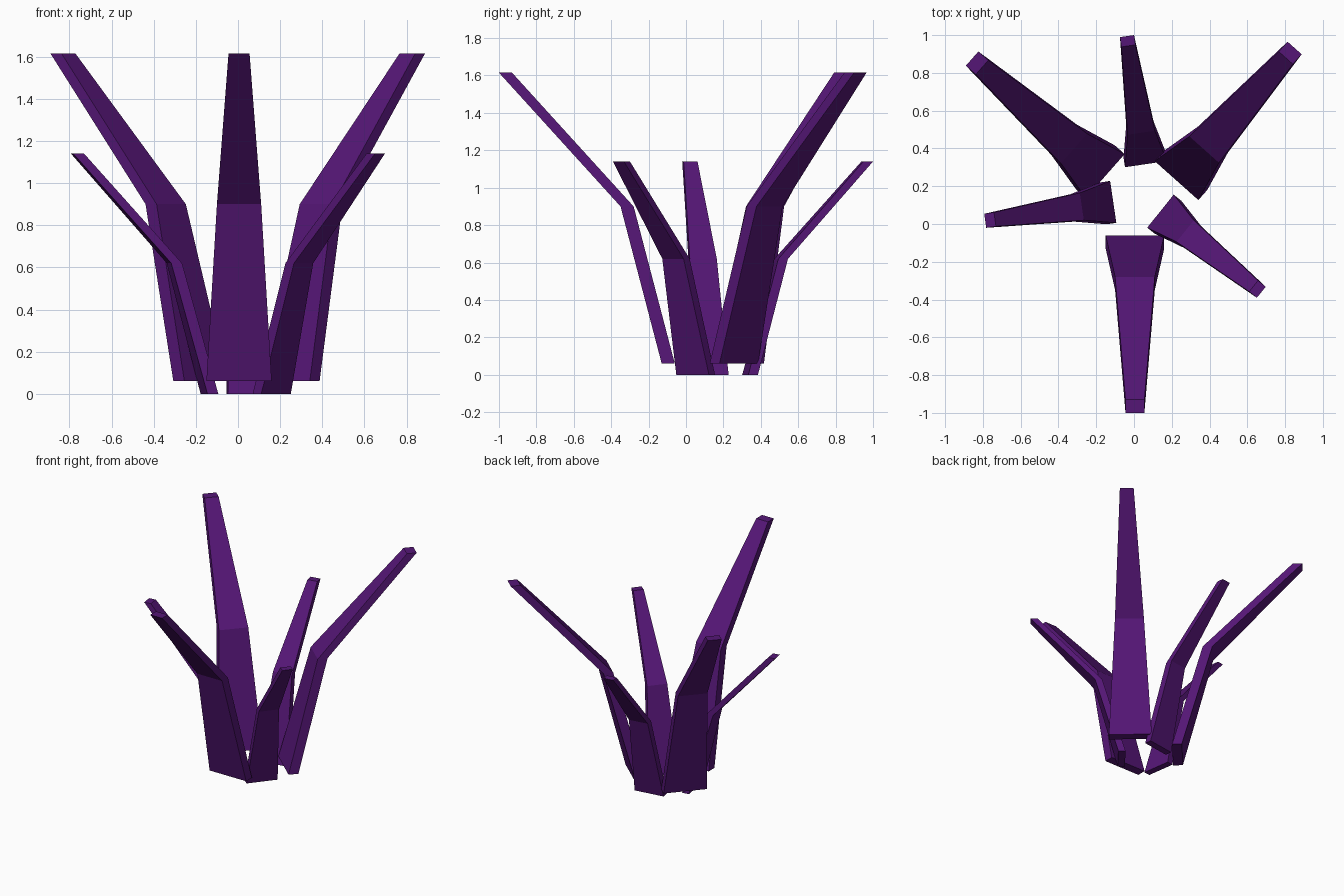
import bpy, bmesh
from math import radians
from mathutils import Matrix

if "Cube" in bpy.data.objects:
    bpy.data.objects.remove(bpy.data.objects["Cube"])

purple = bpy.data.materials.new("dark_purple")
purple.diffuse_color = (0.09, 0.008, 0.18, 1)
purple.use_nodes = True
purple.node_tree.nodes["Principled BSDF"].inputs["Base Color"].default_value = purple.diffuse_color

# Cross-sections from base to tip: (height, radial offset of inner face, half width)
LARGE = [(0.06, 0.0, 0.155), (0.90, 0.22, 0.105), (1.615, 0.87, 0.05)]
SMALL = [(0.0, 0.0, 0.112), (0.62, 0.168, 0.073), (1.14, 0.633, 0.0375)]


def leaf(name, sections, thickness, centre, angle):
    """Bent tapering slab leaning outwards along the given compass angle."""
    bm = bmesh.new()
    rings = []
    for z, r, w in sections:
        corners = ((r, -w), (r + thickness, -w), (r + thickness, w), (r, w))
        rings.append([bm.verts.new((x, y, z)) for x, y in corners])
    for low, high in zip(rings, rings[1:]):
        for i in range(4):
            j = (i + 1) % 4
            bm.faces.new((low[i], low[j], high[j], high[i]))
    bm.faces.new(rings[0][::-1])
    bm.faces.new(rings[-1])
    place = Matrix.Translation((*centre, 0)) @ Matrix.Rotation(radians(angle), 4, 'Z')
    bm.transform(place)
    bmesh.ops.recalc_face_normals(bm, faces=bm.faces)
    mesh = bpy.data.meshes.new(name)
    bm.to_mesh(mesh)
    bm.free()
    mesh.materials.append(purple)
    obj = bpy.data.objects.new(name, mesh)
    bpy.context.collection.objects.link(obj)


# Three tall outer leaves
leaf("large_leaf_front", LARGE, 0.07, (0.005, -0.06), -90)
leaf("large_leaf_back_right", LARGE, 0.07, (0.225, 0.23), 48.3)
leaf("large_leaf_back_left", LARGE, 0.07, (-0.152, 0.254), 138.6)

# Three short leaves between them
leaf("small_leaf_back", SMALL, 0.052, (0.063, 0.317), 98.4)
leaf("small_leaf_left", SMALL, 0.052, (-0.11, 0.117), 188.4)
leaf("small_leaf_front_right", SMALL, 0.052, (0.14, 0.068), -38.8)
